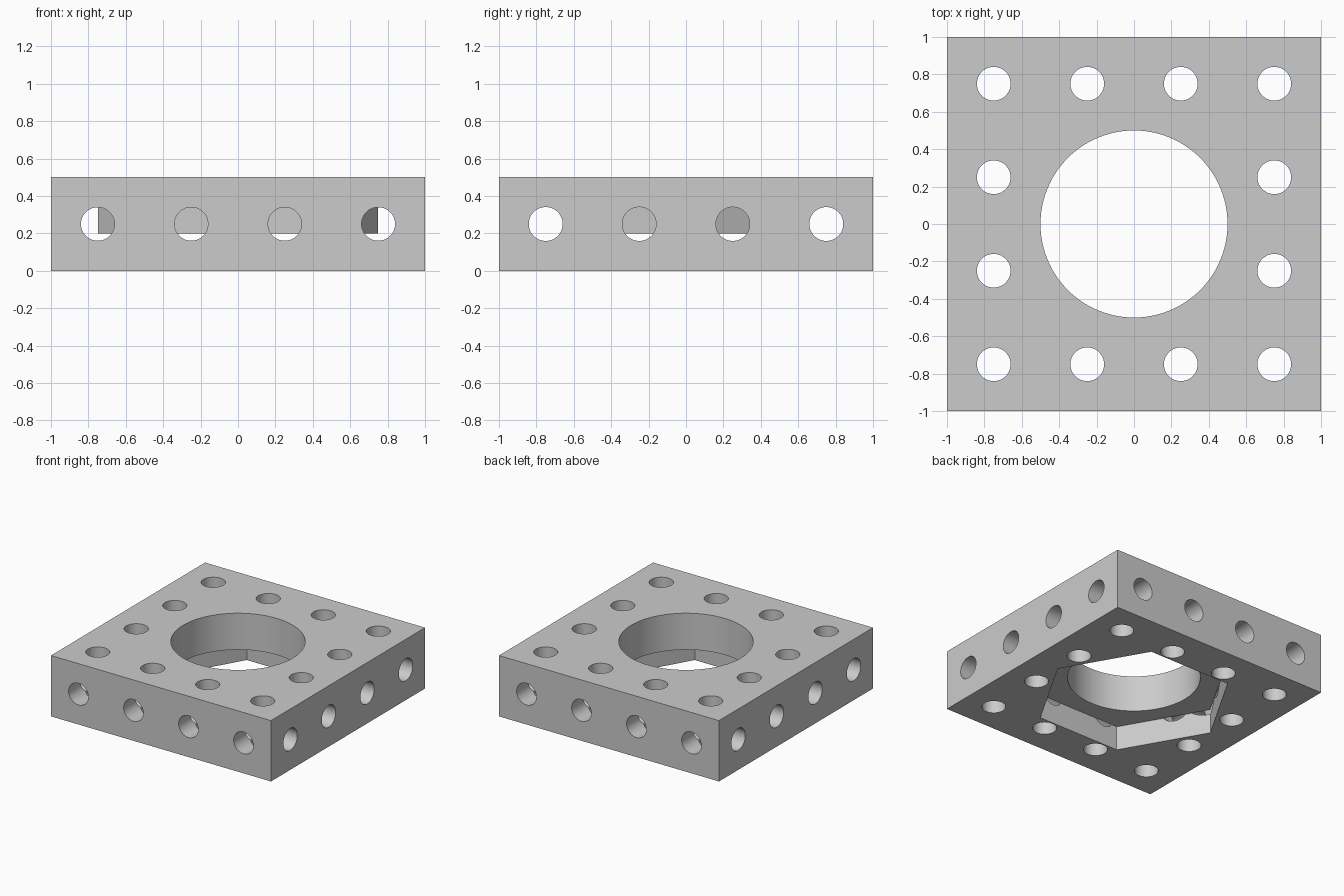
import bpy
from math import radians
from mathutils import Matrix

cube = bpy.data.objects.get("Cube")
if cube:
    bpy.data.objects.remove(cube)

HEIGHT = 0.5
PITCH = (-0.75, -0.25, 0.25, 0.75)

grey = bpy.data.materials.new("light_grey")
grey.use_nodes = True
colour = (0.6, 0.6, 0.6, 1)
grey.diffuse_color = colour
grey.node_tree.nodes["Principled BSDF"].inputs["Base Color"].default_value = colour

cutters = bpy.data.collections.new("cutters")
bpy.context.scene.collection.children.link(cutters)


def prism(name, sides, radius, depth, centre, turn=Matrix(), twist=0):
    """Regular prism along z, twisted about its axis, then turned and moved."""
    bpy.ops.mesh.primitive_cylinder_add(vertices=sides, radius=radius, depth=depth)
    obj = bpy.context.object
    obj.name = name
    spin = Matrix.Rotation(radians(twist), 4, 'Z')
    obj.data.transform(Matrix.Translation(centre) @ turn @ spin)
    obj.data.materials.append(grey)
    obj.hide_render = True
    return obj


def subtract(target, operand_type, operand):
    """Apply a boolean difference with one object or a whole collection."""
    bpy.context.view_layer.objects.active = target
    mod = target.modifiers.new("subtract", 'BOOLEAN')
    mod.operation = 'DIFFERENCE'
    mod.solver = 'MANIFOLD'
    mod.operand_type = operand_type
    setattr(mod, operand_type.lower(), operand)
    bpy.ops.object.modifier_apply(modifier=mod.name)


# Square plate
bpy.ops.mesh.primitive_cube_add(size=2)
plate = bpy.context.object
plate.name = "drilled_plate"
plate.data.transform(Matrix.Translation((0, 0, HEIGHT / 2)) @ Matrix.Diagonal((1, 1, HEIGHT / 2, 1)))
plate.data.materials.append(grey)

# Side holes, stopped by the solid hexagonal core, points on the x axis
# (radii and twists differ a hair so that crossing holes never coincide)
core = prism("hex_core", 6, 0.749, 3, (0, 0, 0), twist=30)
along_x = Matrix.Rotation(radians(90), 4, 'Y')
along_y = Matrix.Rotation(radians(90), 4, 'X')
for p in PITCH:
    drills = (prism("drill_along_y", 64, 0.0895, 3, (p, 0, HEIGHT / 2), along_y, 1),
              prism("drill_along_x", 64, 0.0905, 3, (0, p, HEIGHT / 2), along_x, 2))
    for drill in drills:
        subtract(drill, 'OBJECT', core)
        cutters.objects.link(drill)
bpy.data.objects.remove(core)

# Vertical holes around the border
for x in PITCH:
    for y in PITCH:
        if max(abs(x), abs(y)) > 0.5:
            cutters.objects.link(prism("drill_along_z", 64, 0.09, 3, (x, y, 0)))

# Hexagonal pocket underneath and round bore from the top
cutters.objects.link(prism("hex_pocket", 6, 0.75, 1, (0, 0, -0.3), twist=30))
cutters.objects.link(prism("centre_bore", 96, 0.5, 3, (0, 0, 0)))

# Cut everything in one go and drop the cutters
subtract(plate, 'COLLECTION', cutters)
for obj in list(cutters.objects):
    bpy.data.objects.remove(obj)
bpy.data.collections.remove(cutters)

# Smooth hole walls, sharp rims
bpy.ops.object.select_all(action='DESELECT')
plate.select_set(True)
bpy.context.view_layer.objects.active = plate
bpy.ops.object.shade_smooth_by_angle(angle=radians(25))
